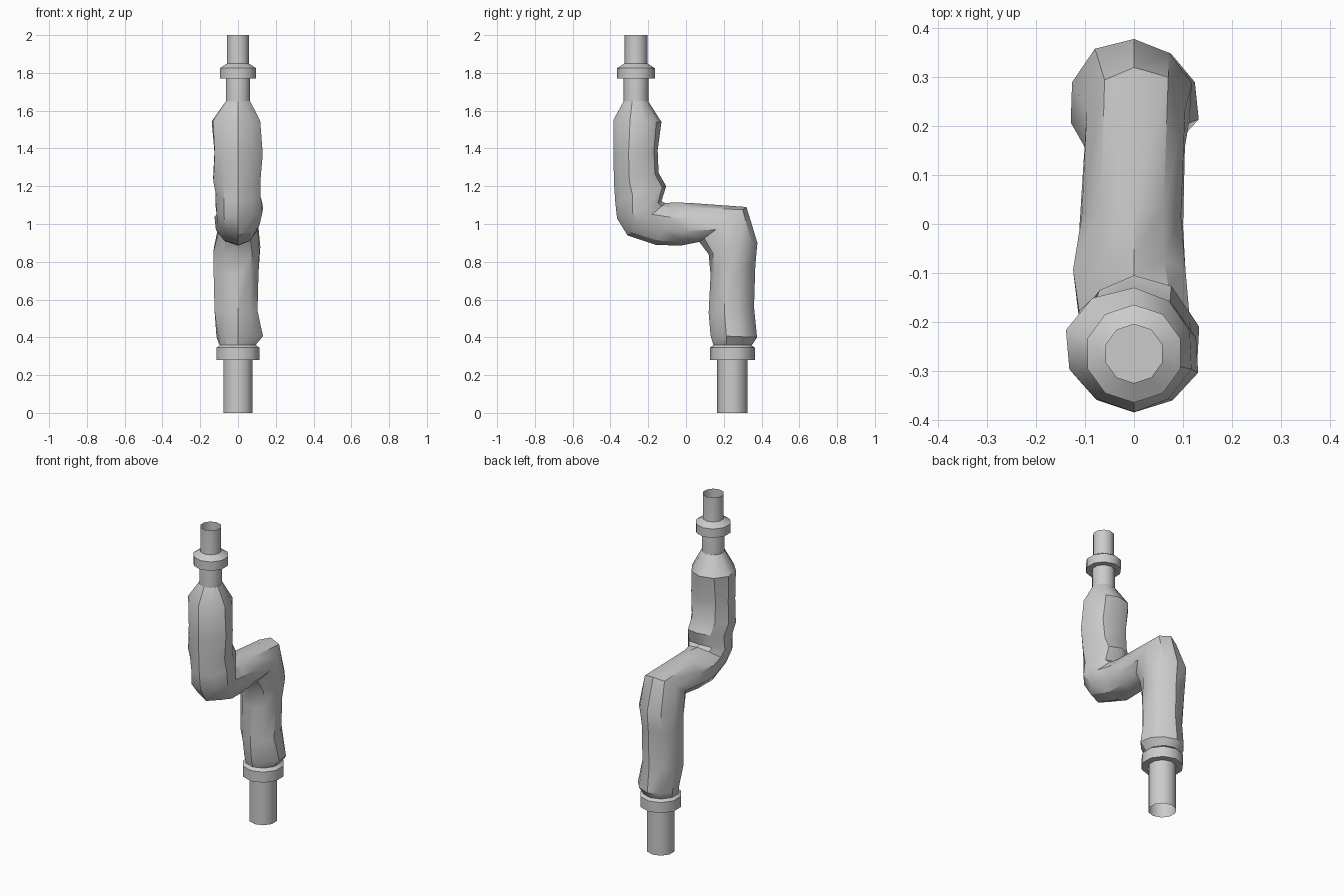
import bpy, bmesh, math, random
from mathutils import Vector

random.seed(4)
old = bpy.data.objects.get("Cube")
if old:
    bpy.data.objects.remove(old, do_unlink=True)

SIDES = 10
GREY = (0.6, 0.6, 0.6, 1)
grey = bpy.data.materials.new("plain grey")
grey.use_nodes = True
grey.diffuse_color = GREY
grey.node_tree.nodes["Principled BSDF"].inputs["Base Color"].default_value = GREY


def loft(name, rings, cap_start, cap_end, angle):
    """Join rings of points into a tube, with optional end caps."""
    bm = bmesh.new()
    loops = [[bm.verts.new(p) for p in ring] for ring in rings]
    for low, high in zip(loops, loops[1:]):
        for i in range(SIDES):
            j = (i + 1) % SIDES
            bm.faces.new((low[i], low[j], high[j], high[i]))
    if cap_start:
        bm.faces.new(loops[0][::-1])
    if cap_end:
        bm.faces.new(loops[-1])
    bmesh.ops.recalc_face_normals(bm, faces=bm.faces)
    mesh = bpy.data.meshes.new(name)
    bm.to_mesh(mesh)
    bm.free()
    mesh.materials.append(grey)
    obj = bpy.data.objects.new(name, mesh)
    bpy.context.collection.objects.link(obj)
    bpy.ops.object.select_all(action='DESELECT')
    obj.select_set(True)
    bpy.context.view_layer.objects.active = obj
    bpy.ops.object.shade_smooth_by_angle(angle=math.radians(angle))
    return obj


def turned(name, y, profile, cap_start=False, cap_end=False):
    """Upright turned part from (radius, height) points."""
    rings = []
    for r, z in profile:
        turns = [math.tau * (i + 0.5) / SIDES for i in range(SIDES)]
        rings.append([Vector((r * math.cos(a), y + r * math.sin(a), z)) for a in turns])
    return loft(name, rings, cap_start, cap_end, 40)


def wrapped(name, stations, bump):
    """Lumpy sleeve: each station is outer y, z, inner y, z, left and right half width."""
    rings = []
    last = len(stations) - 1
    for k, (y0, z0, y1, z1, left, right) in enumerate(stations):
        front, back = Vector((0, y0, z0)), Vector((0, y1, z1))
        mid, half = (front + back) / 2, (back - front) / 2
        ring = []
        for i in range(SIDES):
            a = math.tau * i / SIDES
            side = math.sin(a)
            width = left if side > 0 else right
            point = half * math.cos(a) + Vector((side * width * 1.04, 0, 0))
            # keep the two profile points and the end rings clean
            if i % (SIDES // 2) and 0 < k < last:
                point *= 1 + random.uniform(-bump, bump)
            ring.append(mid + point)
        rings.append(ring)
    return loft(name, rings, True, True, 35)


# Pipe ends and their collars
TOP_Y, LOW_Y = -0.265, 0.245
turned("upper_pipe", TOP_Y, [(0.06, 2), (0.06, 1.84), (0.066, 1.78), (0.066, 1.63)], cap_end=True)
turned("upper_collar", TOP_Y, [(0.066, 1.77), (0.1, 1.77), (0.1, 1.825), (0.06, 1.85)])
turned("lower_pipe", LOW_Y, [(0.08, 0), (0.08, 0.37)], cap_end=True)
turned("lower_collar", LOW_Y, [(0.08, 0.28), (0.119, 0.28), (0.119, 0.345), (0.085, 0.37)])

# Lumpy sleeve around the double bend
wrapped("bent_sleeve", [
    (-.33, 1.65, -.2, 1.65, .065, .065),
    (-.385, 1.55, -.13, 1.54, .12, .135),
    (-.385, 1.36, -.15, 1.39, .132, .13),
    (-.38, 1.2, -.145, 1.27, .116, .13),
    (-.375, 1.12, -.105, 1.2, .12, .12),
    (-.365, 1.03, -.13, 1.12, .13, .115),
    (-.31, .94, -.11, 1.11, .115, .11),
    (-.16, .89, -.06, 1.115, .105, .12),
    (-.03, .885, .04, 1.11, .1, .11),
    (.07, .905, .32, 1.09, .11, .1),
    (.12, .84, .378, .9, .12, .125),
    (.13, .73, .367, .78, .105, .125),
    (.12, .53, .36, .56, .105, .12),
    (.13, .41, .376, .4, .13, .11),
    (.145, .36, .35, .36, .095, .1),
], 0.05)
